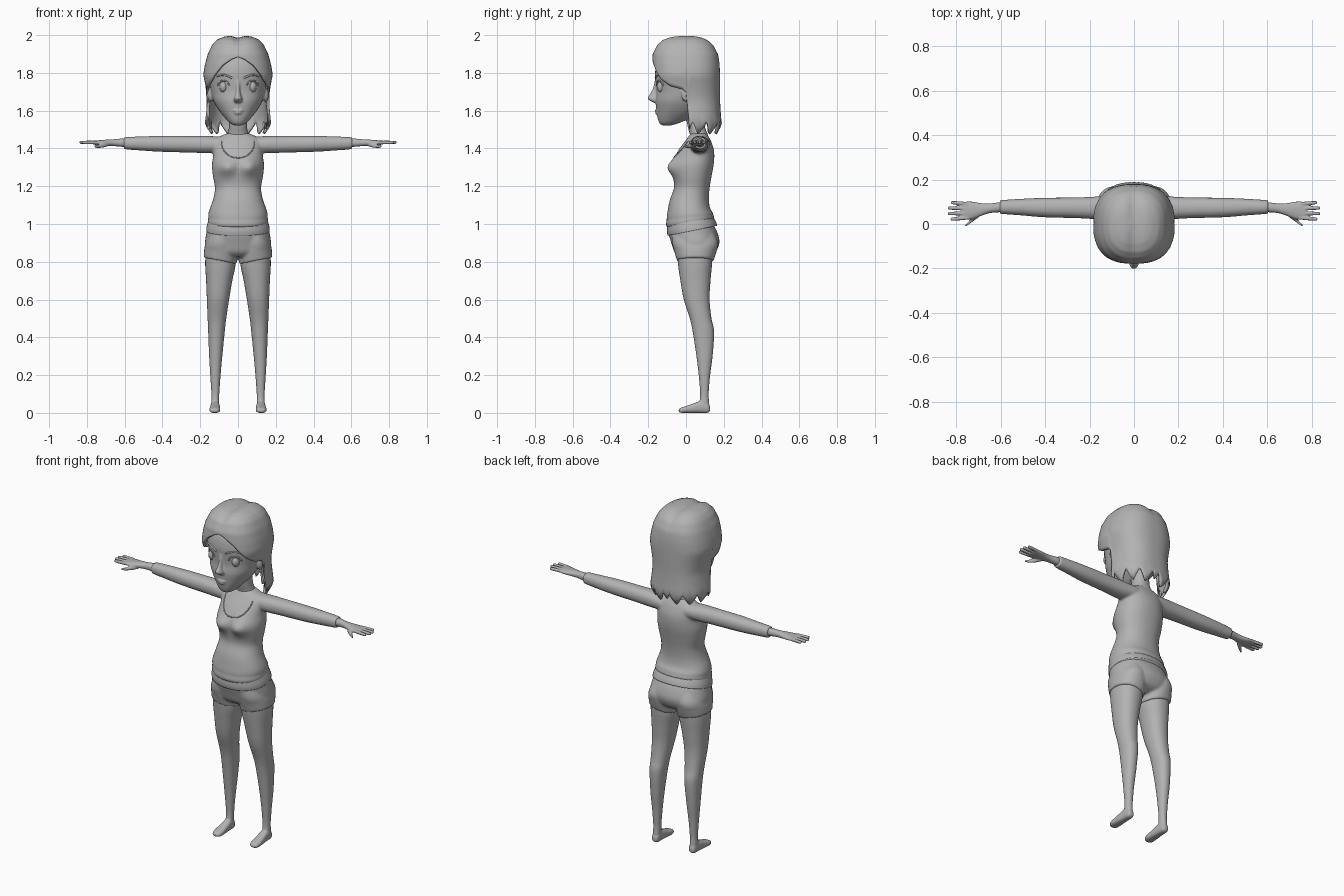
import bpy, bmesh, math
from mathutils import Vector

grey = bpy.data.materials.new("matte_grey")
grey.diffuse_color = (0.45, 0.45, 0.45, 1)


def smooth_rings(rings, steps=4):
    """Catmull-Rom interpolation through cross-section tuples."""
    out = []
    for i in range(len(rings) - 1):
        p = [rings[max(0, min(len(rings) - 1, i + k))] for k in (-1, 0, 1, 2)]
        for s in range(steps):
            t = s / steps
            out.append([0.5 * (2 * b + (c - a) * t + (2 * a - 5 * b + 4 * c - d) * t * t
                        + (3 * b - a - 3 * c + d) * t ** 3) for a, b, c, d in zip(*p)])
    return out + [list(rings[-1])]


def loft(bm, rings, axis="z", n=28, p=2.2, flip=1):
    """Closed skin over rings (t, a0, a1, b0, b1) along an axis."""
    loops = []
    for t, a0, a1, b0, b1 in smooth_rings(rings):
        loop = []
        for k in range(n):
            c, s = math.cos(2 * math.pi * k / n), math.sin(2 * math.pi * k / n)
            a = (a0 + a1) / 2 + (a1 - a0) / 2 * math.copysign(abs(c) ** (2 / p), c)
            b = (b0 + b1) / 2 + (b1 - b0) / 2 * math.copysign(abs(s) ** (2 / p), s)
            x, y, z = {"z": (a, b, t), "x": (t, a, b), "y": (a, t, b)}[axis]
            loop.append(bm.verts.new((x * flip, y, z)))
        loops.append(loop)
    for l0, l1 in zip(loops, loops[1:]):
        for k in range(n):
            bm.faces.new((l0[k], l0[(k + 1) % n], l1[(k + 1) % n], l1[k]))
    bm.faces.new(loops[0])
    bm.faces.new(loops[-1])
    return [v for l in loops for v in l]


def sym(rows):
    """Rows (z, half width, front, back) to symmetric rings."""
    return [(z, -w, w, f, b) for z, w, f, b in rows]


def ball(bm, pos, size):
    vs = bmesh.ops.create_uvsphere(bm, u_segments=20, v_segments=14, radius=1)["verts"]
    for v in vs:
        v.co = Vector([c * s + o for c, s, o in zip(v.co, size, pos)])


def finish(bm, name, voxel=0, mirror=False, smooth=3):
    bmesh.ops.recalc_face_normals(bm, faces=bm.faces)
    me = bpy.data.meshes.new(name)
    bm.to_mesh(me)
    bm.free()
    me.materials.append(grey)
    for f in me.polygons:
        f.use_smooth = True
    ob = bpy.data.objects.new(name, me)
    bpy.context.collection.objects.link(ob)
    if voxel:
        m = ob.modifiers.new("blend", "REMESH")
        m.mode, m.voxel_size, m.use_smooth_shade = "VOXEL", voxel, True
        m = ob.modifiers.new("relax", "SMOOTH")
        m.factor, m.iterations = 0.5, smooth
    if mirror:
        ob.modifiers.new("mirror", "MIRROR").use_mirror_merge = False
    return ob


def surface_line(name, target, pts, r):
    """Thin tube lying on the front of a target object."""
    ob_eval = target.evaluated_get(bpy.context.evaluated_depsgraph_get())
    path = []
    for x, z in pts:
        hit, loc, _, _ = ob_eval.ray_cast(Vector((x, -1, z)), Vector((0, 1, 0)))
        if hit:
            path.append(loc)
    cu = bpy.data.curves.new(name, "CURVE")
    cu.dimensions, cu.bevel_depth, cu.bevel_resolution = "3D", r, 2
    cu.use_fill_caps = True
    sp = cu.splines.new("POLY")
    sp.points.add(len(path) - 1)
    for q, loc in zip(sp.points, path):
        q.co = (*loc, 1)
    cu.materials.append(grey)
    bpy.context.collection.objects.link(bpy.data.objects.new(name, cu))


# Shirt: torso with bust, rolled hem and both sleeves
bm = bmesh.new()
body = loft(bm, sym([(1.0, .153, -.1, .14), (1.015, .16, -.106, .15), (1.035, .157, -.102, .145),
                     (1.05, .158, -.102, .142), (1.08, .15, -.096, .128), (1.13, .132, -.085, .121),
                     (1.19, .122, -.064, .125), (1.25, .132, -.066, .135), (1.31, .138, -.068, .146),
                     (1.36, .132, -.056, .15), (1.4, .13, -.034, .146), (1.44, .125, -.004, .132),
                     (1.462, .1, .012, .12), (1.48, .058, .025, .11)]), n=40)
for v in body:
    if v.co.y < .03:
        v.co.y -= .038 * math.exp(-((abs(v.co.x) - .06) / .05) ** 2 - ((v.co.z - 1.3) / .045) ** 2)
    if v.co.z < 1.1:   # hem rises toward the back
        v.co.z += (v.co.y - .02) * .16 * (1.1 - v.co.z) / .1
for s in (1, -1):
    loft(bm, [(.08, .02, .13, 1.38, 1.46), (.15, .02, .125, 1.375, 1.466), (.25, .026, .12, 1.378, 1.467),
              (.4, .03, .118, 1.382, 1.467), (.5, .038, .114, 1.388, 1.464), (.58, .044, .109, 1.394, 1.461),
              (.605, .046, .107, 1.397, 1.458)], "x", flip=s)
shirt = finish(bm, "shirt", .007)

# Scooped neckline
surface_line("neckline", shirt, [(.088 * math.sin(a), 1.445 - .095 * math.cos(a) ** .8)
             for a in [math.radians(d) for d in range(-88, 89, 8)]], .003)

# Shorts with waistband
bm = bmesh.new()
loft(bm, sym([(1.04, .148, -.088, .125), (1.0, .16, -.098, .145), (.95, .168, -.093, .168),
              (.9, .175, -.078, .177), (.85, .165, -.06, .155), (.825, .12, -.03, .11)]), n=40)
for s in (1, -1):
    for v in loft(bm, [(.95, .02, .15, -.075, .15), (.9, .006, .172, -.074, .17),
                       (.85, .004, .179, -.06, .16), (.806, .007, .182, -.048, .146)], flip=s):
        if v.co.z < .87:
            v.co.z += (abs(v.co.x) - .1) * .2
finish(bm, "shorts", .007)
bm = bmesh.new()
for v in loft(bm, sym([(.962, .168, -.097, .166), (.985, .166, -.101, .158), (1.02, .157, -.099, .14)]), n=48):
    v.co.z += (v.co.y - .02) * .2
finish(bm, "waistband")

# Legs and bare feet
bm = bmesh.new()
loft(bm, [(.9, .03, .165, -.05, .14), (.8, .012, .174, -.044, .139), (.7, .03, .169, -.03, .13),
          (.6, .047, .165, -.012, .125), (.5, .062, .161, .02, .135), (.43, .07, .158, .035, .149),
          (.3, .083, .153, .055, .141), (.2, .092, .147, .067, .128), (.1, .099, .141, .075, .12),
          (.05, .1, .142, .07, .123), (.02, .102, .14, .07, .12)])
loft(bm, [(.127, .108, .134, .01, .035), (.113, .1, .142, 0, .052), (.075, .097, .145, 0, .062),
          (.03, .095, .149, 0, .046), (-.01, .094, .151, 0, .033), (-.03, .1, .146, .001, .026),
          (-.039, .112, .136, .006, .018)], "y", p=2.8)
finish(bm, "leg_and_foot", .006, mirror=True, smooth=2)

# Hands: wrist, palm, four fingers and thumb
bm = bmesh.new()
loft(bm, [(.58, .054, .098, 1.405, 1.452), (.62, .052, .096, 1.409, 1.452), (.655, .048, .092, 1.412, 1.449),
          (.69, .036, .094, 1.413, 1.447), (.73, .022, .101, 1.416, 1.444), (.765, .02, .1, 1.421, 1.441),
          (.778, .03, .09, 1.427, 1.438)], "x")
for y0, y1, tip in ((.091, .096, .825), (.07, .072, .839), (.049, .047, .839), (.028, .022, .826)):
    loft(bm, [(x, y - w, y + w, 1.432 - w * 1.1, 1.432 + w * 1.1) for x, y, w in
              ((.745, y0, .008), (.785, (y0 + y1) / 2, .0085), (tip - .008, y1, .0075), (tip, y1, .004))],
         "x", n=14)
loft(bm, [(.055, .675, .705, 1.413, 1.437), (.03, .7, .728, 1.405, 1.43), (.01, .728, .747, 1.403, 1.42),
          (-.004, .747, .761, 1.404, 1.418), (-.009, .754, .762, 1.407, 1.415)], "y", n=16)
finish(bm, "hand", .0035, mirror=True, smooth=2)

# Head with jaw, nose, lips, ears and neck
bm = bmesh.new()
loft(bm, sym([(1.522, .018, -.125, -.08), (1.533, .042, -.14, -.04), (1.56, .068, -.15, .02),
              (1.6, .1, -.156, .08), (1.65, .129, -.161, .12), (1.7, .143, -.157, .145),
              (1.75, .152, -.161, .155), (1.8, .157, -.164, .158), (1.86, .15, -.152, .152),
              (1.92, .118, -.115, .12), (1.955, .06, -.06, .06)]), n=40)
loft(bm, [(1.44, -.07, .07, .02, .12), (1.475, -.055, .055, .02, .115), (1.52, -.048, .048, .008, .1),
          (1.62, -.05, .05, -.01, .1)])
loft(bm, [(1.642, -.018, .018, -.172, -.13), (1.656, -.023, .023, -.196, -.13), (1.668, -.021, .021, -.203, -.13),
          (1.69, -.014, .014, -.19, -.13), (1.72, -.011, .011, -.175, -.13), (1.77, -.014, .014, -.163, -.13)], n=16)
ball(bm, (0, -.152, 1.601), (.029, .013, .007))
ball(bm, (0, -.15, 1.588), (.023, .014, .008))
for s in (1, -1):
    ball(bm, (s * .146, .0, 1.685), (.016, .024, .038))
head = finish(bm, "head", .005)

# Eyes
bm = bmesh.new()
ball(bm, (.077, -.13, 1.727), (.021, .024, .03))
finish(bm, "eye", mirror=True)
for side, s in (("left", 1), ("right", -1)):
    surface_line(side + "_eyebrow", head, [(s * x, 1.773 + .016 * math.sin((x - .03) / .085 * 2.6))
                 for x in [.03 + .085 * k / 8 for k in range(9)]], .005)
    surface_line(side + "_upper_eyelid", head, [(s * (.077 + .031 * math.cos(a)), 1.727 + .033 * math.sin(a))
                 for a in [math.radians(d) for d in range(10, 171, 16)]], .004)


# Bob haircut: centre part, swept fringe, pointed ends
def lerp(table, t):
    for p, q in zip(table, table[1:]):
        if t <= q[0]:
            f = (t - p[0]) / (q[0] - p[0])
            return [a + (b - a) * f for a, b in zip(p[1:], q[1:])]
    return list(table[-1][1:])


drop = [(0, 0, 0, 0), (.003, .045, .05, .05), (.01, .08, .09, .085), (.025, .112, .127, .117),
        (.05, .136, .154, .145), (.1, .16, .177, .17), (.155, .175, .181, .178), (.21, .184, .181, .18),
        (.285, .168, .17, .18), (.34, .16, .16, .18), (.42, .17, .16, .184), (.47, .176, .16, .19),
        (.53, .145, .14, .166)]
fringe = [(0, 1.885), (12, 1.87), (26, 1.84), (40, 1.79), (48, 1.76), (63, 1.73), (85, 1.712), (91, 1.69),
          (95, 1.51)]
bm = bmesh.new()
cols, rows = 120, 30
grid = []
for i in range(cols):
    deg = i * 360 / cols
    side = min(deg, 360 - deg)
    a = math.radians(deg)
    end = lerp(fringe, side)[0]
    if side >= 95:
        end = 1.475 + .065 * abs((side - 102) / 12 % 2 - 1) ** 1.3
    col = []
    for j in range(1, rows + 1):
        d = (2 - end) * (j / rows) ** 2
        rx, rf, rb = lerp(drop, d)
        ry = rf if math.cos(a) > 0 else rb
        r = ((abs(math.sin(a)) / rx) ** 2.5 + (abs(math.cos(a)) / ry) ** 2.5) ** (-1 / 2.5)
        x, y = r * math.sin(a), -r * math.cos(a)
        part = .014 * math.exp(-(x / .028) ** 2) * max(0, 1 - d / .12)
        col.append(bm.verts.new((x, y, 2 - d - part)))
    grid.append(col)
top = bm.verts.new((0, 0, 1.986))
for i in range(cols):
    c0, c1 = grid[i], grid[(i + 1) % cols]
    bm.faces.new((top, c0[0], c1[0]))
    for j in range(rows - 1):
        bm.faces.new((c0[j], c0[j + 1], c1[j + 1], c1[j]))
hair = finish(bm, "hair")
m = hair.modifiers.new("thickness", "SOLIDIFY")
m.thickness, m.offset = .014, -1
